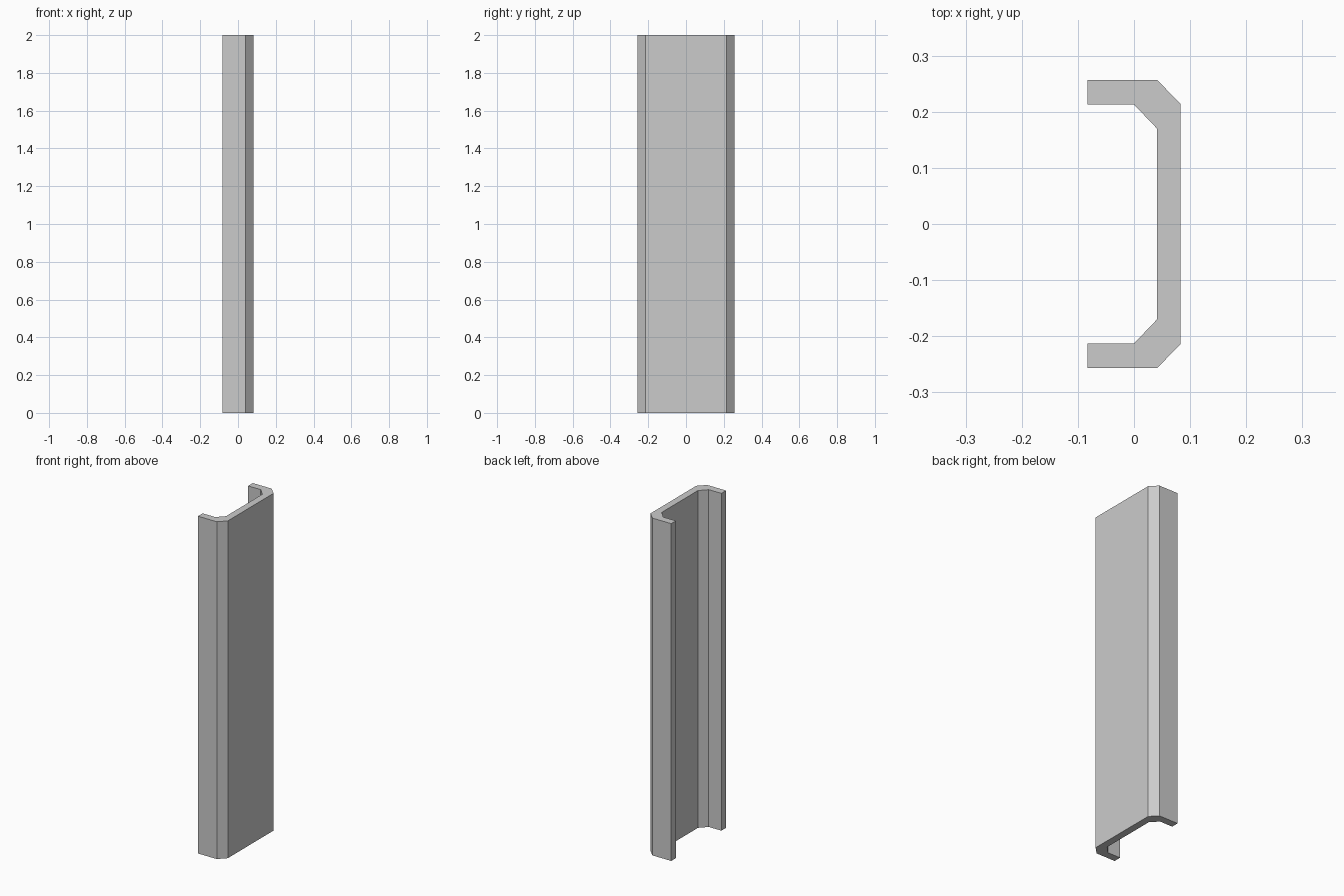
import bpy
import bmesh

cube = bpy.data.objects.get("Cube")
if cube:
    bpy.data.objects.remove(cube, do_unlink=True)

HEIGHT = 2.0

# Plain grey material
grey = bpy.data.materials.new("light_grey")
grey.use_nodes = True
colour = (0.6, 0.6, 0.6, 1)
grey.diffuse_color = colour
grey.node_tree.nodes["Principled BSDF"].inputs["Base Color"].default_value = colour

# Channel cross-section: back half, mirrored across y to close the outline
outer = [(0.083, 0.214), (0.041, 0.257), (-0.083, 0.257)]
inner = [(-0.083, 0.213), (0, 0.213), (0.041, 0.17)]
half = outer + inner
outline = half + [(x, -y) for x, y in reversed(half)]

# Extrude the outline into the upright channel
bm = bmesh.new()
base = bm.faces.new([bm.verts.new((x, y, 0)) for x, y in outline])
result = bmesh.ops.extrude_face_region(bm, geom=[base], use_keep_orig=True)
top_verts = [g for g in result["geom"] if isinstance(g, bmesh.types.BMVert)]
bmesh.ops.translate(bm, verts=top_verts, vec=(0, 0, HEIGHT))
bmesh.ops.recalc_face_normals(bm, faces=bm.faces)

mesh = bpy.data.meshes.new("channel_beam")
bm.to_mesh(mesh)
bm.free()
mesh.materials.append(grey)
beam = bpy.data.objects.new("channel_beam", mesh)
bpy.context.collection.objects.link(beam)
